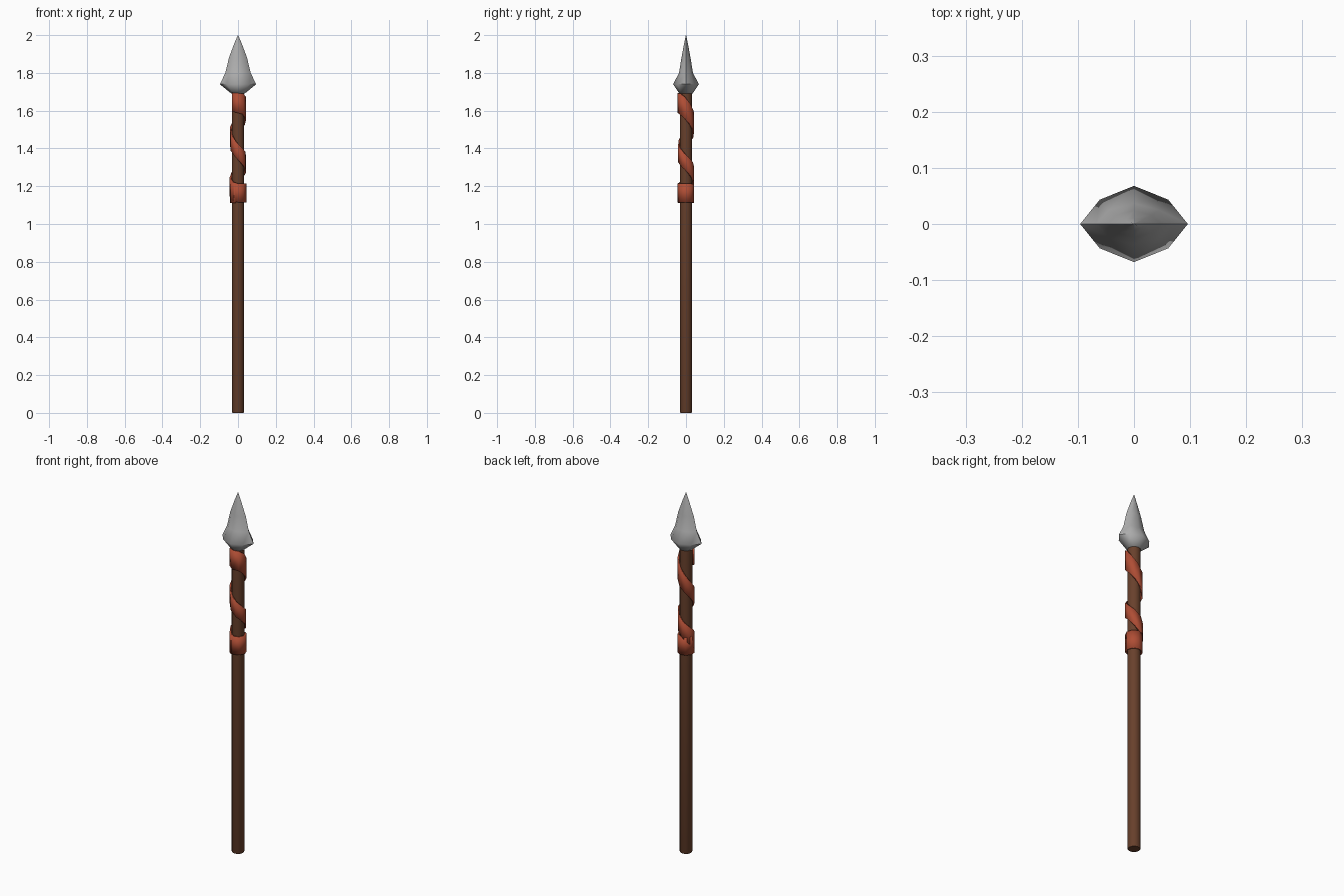
import bpy, math

if "Cube" in bpy.data.objects:
    bpy.data.objects.remove(bpy.data.objects["Cube"])


def material(name, rgb):
    m = bpy.data.materials.new(name)
    m.diffuse_color = (*rgb, 1)
    m.use_nodes = True
    m.node_tree.nodes["Principled BSDF"].inputs["Base Color"].default_value = m.diffuse_color
    return m


def make(name, verts, faces, mat, angle):
    me = bpy.data.meshes.new(name)
    me.from_pydata(verts, [], faces)
    me.materials.append(mat)
    ob = bpy.data.objects.new(name, me)
    bpy.context.collection.objects.link(ob)
    bpy.ops.object.select_all(action='DESELECT')
    ob.select_set(True)
    bpy.context.view_layer.objects.active = ob
    bpy.ops.object.shade_smooth_by_angle(angle=math.radians(angle))
    return ob


def loft(name, rings, n, mat, angle):
    """rings: (z, x radius, diagonal factor, y radius)"""
    verts, faces = [], []
    for z, rx, d, ry in rings:
        for i in range(n):
            a = 2 * math.pi * i / n
            k = d if i % 2 else 1
            verts.append((rx * k * math.cos(a), ry * k * math.sin(a), z))
    for r in range(len(rings) - 1):
        for i in range(n):
            j = (i + 1) % n
            faces.append((r*n + i, r*n + j, r*n + n + j, r*n + n + i))
    faces.append(tuple(reversed(range(n))))
    faces.append(tuple(range((len(rings) - 1) * n, len(rings) * n)))
    return make(name, verts, faces, mat, angle)


wood = material("dark brown wood", (0.14, 0.052, 0.025))
cloth = material("red cloth", (0.43, 0.075, 0.035))
steel = material("grey steel", (0.42, 0.42, 0.42))

# wooden shaft
loft("shaft", [(0, 0.03, 1, 0.03), (0.006, 0.033, 1, 0.033), (1.72, 0.033, 1, 0.033)], 12, wood, 40)

# steel head: collar, flared shoulder, concave neck, leaf-shaped point
loft("spear_head", [(1.69, 0.035, 1, 0.035), (1.74, 0.096, 0.9, 0.068),
                    (1.80, 0.067, 0.95, 0.037), (1.88, 0.048, 0.92, 0.024),
                    (1.95, 0.022, 0.92, 0.011), (2.0, 0.001, 1, 0.001)], 8, steel, 60)

# cloth wrap: strip winding down the shaft, ending in a level band
# (angle in degrees from +x, centre height, half height)
path = [(-135, 1.645, 0.05), (-45, 1.635, 0.055), (0, 1.61, 0.058), (90, 1.53, 0.05),
        (180, 1.455, 0.045), (270, 1.38, 0.042), (360, 1.325, 0.042), (450, 1.26, 0.045),
        (540, 1.20, 0.05), (600, 1.165, 0.05), (1020, 1.16, 0.05)]


def sample(a):
    for (a0, z0, h0), (a1, z1, h1) in zip(path, path[1:]):
        if a <= a1:
            t = (a - a0) / (a1 - a0)
            return z0 + (z1 - z0) * t, h0 + (h1 - h0) * t
    return path[-1][1:]


verts, faces = [], []
steps = 27
for i in range(steps):
    a = -135 + 42.5 * i
    if a > 1000:
        break
    z, h = sample(a)
    c, s = math.cos(math.radians(a)), math.sin(math.radians(a))
    r = 0.044
    verts += [(r*c, r*s, z - h), (r*c, r*s, z + h)]
for i in range(len(verts) // 2 - 1):
    faces.append((2*i, 2*i + 2, 2*i + 3, 2*i + 1))
wrap = make("cloth_wrap", verts, faces, cloth, 30)
mod = wrap.modifiers.new("thickness", 'SOLIDIFY')
mod.thickness = 0.008
mod.offset = -1
